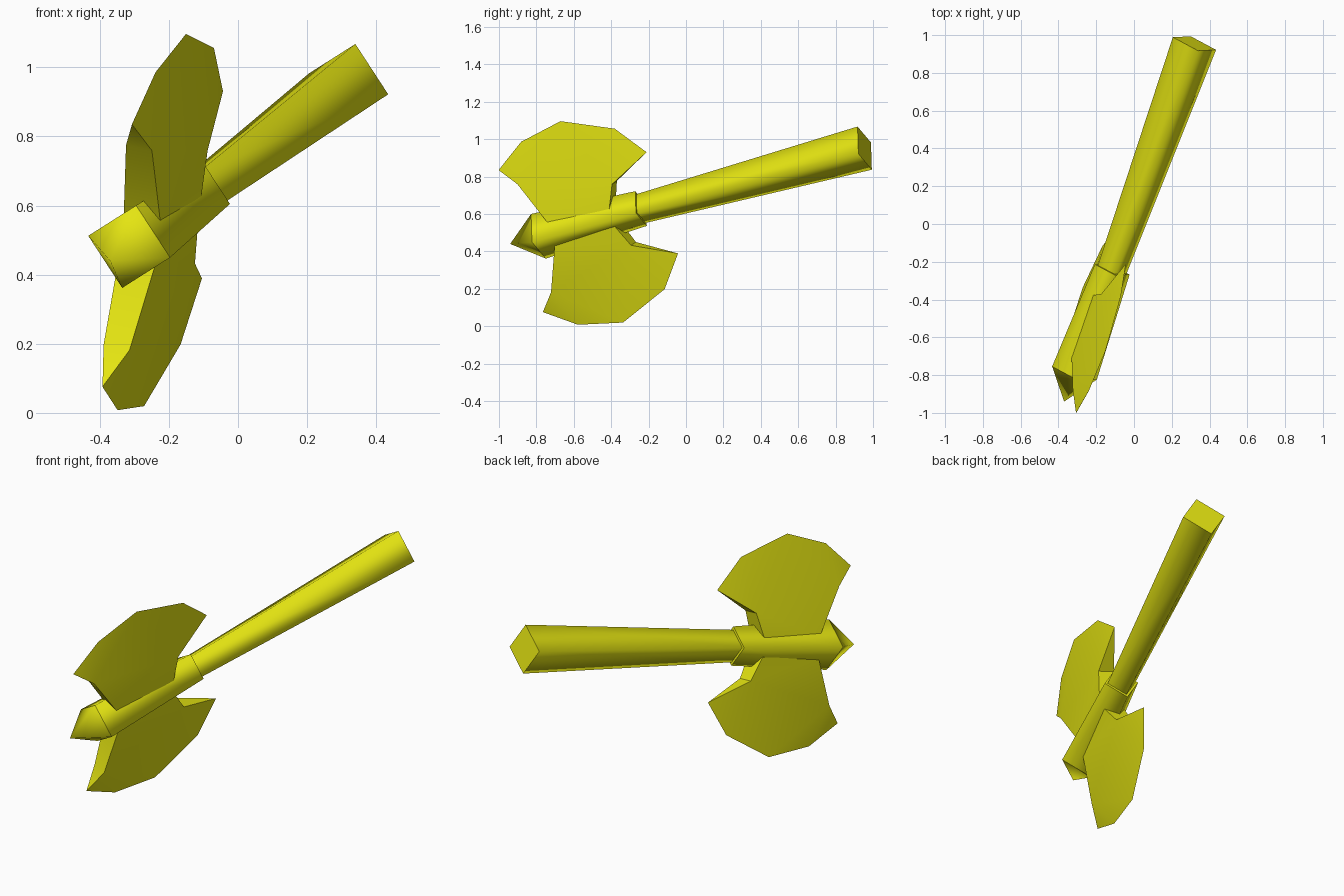
import bpy, bmesh
from mathutils import Vector

if "Cube" in bpy.data.objects:
    bpy.data.objects.remove(bpy.data.objects["Cube"])

# One flat yellow
yellow = bpy.data.materials.new("yellow")
yellow.diffuse_color = (0.78, 0.78, 0.006, 1)
yellow.use_nodes = True
yellow.node_tree.nodes["Principled BSDF"].inputs["Base Color"].default_value = yellow.diffuse_color

# Axe frame: origin at the spike tip, axis runs to the butt of the handle
TIP = Vector((-0.37, -0.94, 0.44))
AXIS = Vector((0.69, 1.895, 0.512)).normalized()
UP = Vector((-0.546, -0.028, 0.837))
UP = (UP - AXIS * UP.dot(AXIS)).normalized()
SIDE = AXIS.cross(UP)
# Blades lie close to a diagonal of the square shaft
BLADE = ((UP + SIDE).normalized() - 0.055 * (SIDE - UP).normalized()).normalized()
THICK = BLADE.cross(AXIS)
if THICK.x < 0:
    THICK = -THICK


def finish(bm, name):
    bmesh.ops.recalc_face_normals(bm, faces=bm.faces)
    me = bpy.data.meshes.new(name)
    bm.to_mesh(me)
    bm.free()
    me.materials.append(yellow)
    ob = bpy.data.objects.new(name, me)
    bpy.context.collection.objects.link(ob)
    return ob


def square_bar(name, sections):
    """Loft squares (position along axis, half width); smooth sides, sharp rings."""
    bm = bmesh.new()
    rings = []
    for t, s in sections:
        c = TIP + AXIS * t
        if s == 0:
            rings.append([bm.verts.new(c)] * 4)
        else:
            rings.append([bm.verts.new(c + s * (a * UP + b * SIDE))
                          for a, b in ((1, 1), (-1, 1), (-1, -1), (1, -1))])
    for lo, hi in zip(rings, rings[1:]):
        for i in range(4):
            j = (i + 1) % 4
            corners = list(dict.fromkeys((lo[i], lo[j], hi[j], hi[i])))
            bm.faces.new(corners).smooth = True
    for ring in rings:
        if ring[0] is not ring[1]:
            for i in range(4):
                bm.edges.get((ring[i], ring[(i + 1) % 4])).smooth = False
    for ring in (rings[0], rings[-1]):
        if ring[0] is not ring[1]:
            bm.faces.new(ring)
    return finish(bm, name)


def blade(name, sign):
    """Blade with a thick root and a sharp outer edge: (along, out, half thickness)."""
    profile = [(0.262, 0.055, 0.057), (0.154, 0.304, 0.04), (0.062, 0.400, 0),
               (0.231, 0.515, 0), (0.479, 0.567, 0), (0.76, 0.452, 0),
               (0.893, 0.285, 0), (0.668, 0.172, 0.045), (0.616, 0.05, 0.058)]
    bm = bmesh.new()
    front, back = [], []
    for t, r, n in profile:
        p = TIP + AXIS * t + BLADE * (r * sign)
        v = bm.verts.new(p + THICK * n)
        front.append(v)
        back.append(bm.verts.new(p - THICK * n) if n else v)
    # cheeks
    for side in (front, back):
        for ids in ((0, 1, 7, 8), (1, 2, 3), (1, 3, 4), (1, 4, 7), (4, 5, 7), (5, 6, 7)):
            bm.faces.new([side[i] for i in ids])
    # end walls and root
    for i, j in ((0, 1), (1, 2), (6, 7), (7, 8), (8, 0)):
        bm.faces.new(list(dict.fromkeys((front[i], front[j], back[j], back[i]))))
    ob = finish(bm, name)
    bpy.ops.object.select_all(action='DESELECT')
    ob.select_set(True)
    bpy.context.view_layer.objects.active = ob
    bpy.ops.object.shade_smooth_by_angle(angle=0.4)


# Spiked head socket, long flaring handle, two mirrored blades
square_bar("head_socket", [(0, 0), (0.166, 0.09), (0.768, 0.07)])
square_bar("handle", [(0.73, 0.057), (2.081, 0.087)])
blade("upper_blade", 1)
blade("lower_blade", -1)
